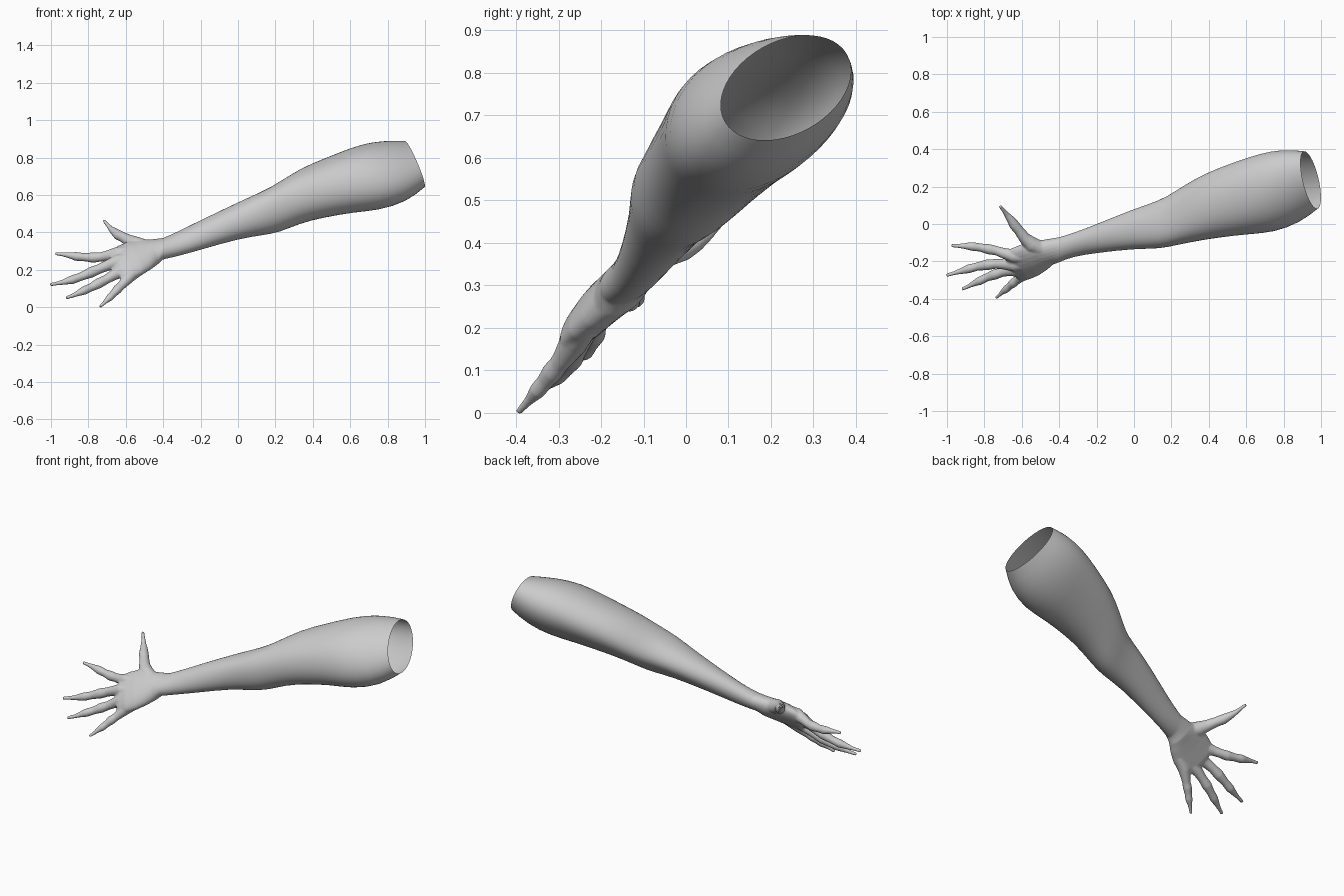
import bpy, bmesh, math
from mathutils import Vector

skin = bpy.data.materials.new("grey_skin")
skin.diffuse_color = (0.6, 0.6, 0.6, 1)


def loft(bm, rings, cap_start, cap_end):
    """Skin a list of vertex rings into one tube."""
    loops = [[bm.verts.new(p) for p in ring] for ring in rings]
    n = len(loops[0])
    for a, b in zip(loops, loops[1:]):
        for i in range(n):
            j = (i + 1) % n
            bm.faces.new((a[i], b[i], b[j], a[j]))
    if cap_start:
        bm.faces.new(loops[0])
    if cap_end:
        bm.faces.new(loops[-1][::-1])


def finish(name, bm):
    mesh = bpy.data.meshes.new(name)
    bm.to_mesh(mesh)
    bm.free()
    mesh.materials.append(skin)
    mesh.shade_smooth()
    obj = bpy.data.objects.new(name, mesh)
    bpy.context.collection.objects.link(obj)
    return obj


def ellipse(c, u, v, n, phase=0.0):
    angles = [phase + 2 * math.pi * i / n for i in range(n)]
    return [c + u * math.cos(a) + v * math.sin(a) for a in angles]


# Arm sections: x, y range, z range, slant, lean, bulge to the elbow side
SIDES = 24
arm = [
    (0.945, 0.08, 0.39, 0.64, 0.89, 1.0, 0.33, 0.0),
    (0.86, 0.005, 0.40, 0.56, 0.892, 0.6, 0.33, 0.005),
    (0.74, -0.045, 0.395, 0.515, 0.885, 0.2, 0.30, 0.012),
    (0.62, -0.052, 0.365, 0.505, 0.86, 0, 0.28, 0.018),
    (0.45, -0.07, 0.305, 0.475, 0.79, 0, 0.25, 0.02),
    (0.33, -0.09, 0.25, 0.445, 0.74, 0, 0.22, 0.02),
    (0.22, -0.11, 0.18, 0.395, 0.665, 0, 0.15, 0.025),
    (0.14, -0.128, 0.13, 0.382, 0.62, 0, 0.12, 0.025),
    (0.0, -0.13, 0.085, 0.363, 0.56, 0, 0.2, 0.015),
    (-0.2, -0.155, 0.0, 0.305, 0.465, 0, 0.3, 0.005),
    (-0.33, -0.175, -0.05, 0.27, 0.40, 0, 0.33, 0.0),
    (-0.40, -0.205, -0.07, 0.255, 0.37, 0, 0.33, 0.0),
]
elbow_side = Vector((0, -1, 1)).normalized()
rings = []
for x, y0, y1, z0, z1, slant, lean, bulge in arm:
    c = Vector((x, (y0 + y1) / 2, (z0 + z1) / 2))
    sy, sz = (y1 - y0) / 2, (z1 - z0) / 2
    u = Vector((0, sy, lean * sz))
    v = Vector((0, 0, sz * math.sqrt(1 - lean ** 2)))
    ring = ellipse(c, u, v, SIDES, 0.5)
    reach = max((p - c).dot(elbow_side) for p in ring)
    for p in ring:
        d = p - c
        p += elbow_side * bulge * (d.dot(elbow_side) / reach) ** 4
        p.x -= slant * (0.12 * d.y + 0.37 * d.z)
    rings.append(ring)
bm = bmesh.new()
loft(bm, rings, False, False)
arm_obj = finish("arm", bm)
sub = arm_obj.modifiers.new("smooth", "SUBSURF")
sub.levels = sub.render_levels = 1

# Palm: starts inside the wrist; centre, half width, half thickness
across = Vector((-0.348, 0.64, 0.66)).normalized()
back = Vector((-0.05, -0.73, 0.68)).normalized()
palm = [
    (-0.455, -0.15, 0.295, 0.082, 0.054),
    (-0.50, -0.167, 0.282, 0.107, 0.052),
    (-0.55, -0.19, 0.262, 0.120, 0.050),
    (-0.60, -0.21, 0.240, 0.122, 0.046),
    (-0.64, -0.22, 0.222, 0.115, 0.038),
    (-0.66, -0.223, 0.214, 0.10, 0.026),
]
hand_rings = []
for ring, k in ((rings[-2], 0.93), (rings[-1], 1.0)):
    mid = sum(ring, Vector()) / SIDES
    hand_rings.append([mid + (p - mid) * k for p in ring])
for x, y, z, w, t in palm:
    hand_rings.append(ellipse(Vector((x, y, z)), across * w, back * t, SIDES))
bm = bmesh.new()
loft(bm, hand_rings, True, True)


# Digits: path points with radius, swept as round tubes
def digit(pts, thumb=False, n=16):
    ps = [Vector(p[:3]) for p in pts]
    out = []
    for i, p in enumerate(ps):
        t = (ps[min(i + 1, len(ps) - 1)] - ps[max(i - 1, 0)]).normalized()
        if thumb:
            u = t.cross(back).normalized()
        else:
            u = (across - t * across.dot(t)).normalized()
        v = u.cross(-t).normalized()
        r = pts[i][3]
        out.append(ellipse(p, u * r, v * r, n))
    loft(bm, out, True, True)


# index finger
digit([
    (-0.57, -0.18, 0.293, 0.030), (-0.64, -0.172, 0.288, 0.036),
    (-0.70, -0.155, 0.275, 0.028), (-0.735, -0.143, 0.268, 0.025),
    (-0.775, -0.135, 0.265, 0.028), (-0.82, -0.126, 0.267, 0.022),
    (-0.865, -0.12, 0.271, 0.024), (-0.90, -0.118, 0.277, 0.017),
    (-0.94, -0.117, 0.283, 0.011), (-0.977, -0.115, 0.286, 0.009)])
# middle finger
digit([
    (-0.57, -0.212, 0.262, 0.030), (-0.64, -0.217, 0.245, 0.038),
    (-0.70, -0.214, 0.222, 0.029), (-0.74, -0.213, 0.205, 0.026),
    (-0.785, -0.218, 0.186, 0.029), (-0.84, -0.228, 0.163, 0.022),
    (-0.885, -0.24, 0.147, 0.024), (-0.925, -0.252, 0.136, 0.016),
    (-0.96, -0.262, 0.128, 0.011), (-1.004, -0.275, 0.12, 0.009)])
# ring finger
digit([
    (-0.55, -0.228, 0.227, 0.030), (-0.625, -0.245, 0.195, 0.037),
    (-0.675, -0.251, 0.166, 0.028), (-0.705, -0.258, 0.148, 0.025),
    (-0.745, -0.27, 0.127, 0.028), (-0.785, -0.285, 0.106, 0.022),
    (-0.825, -0.304, 0.088, 0.023), (-0.86, -0.32, 0.072, 0.015),
    (-0.885, -0.333, 0.061, 0.011), (-0.92, -0.349, 0.049, 0.009)])
# little finger
digit([
    (-0.52, -0.235, 0.205, 0.030), (-0.58, -0.265, 0.165, 0.034),
    (-0.61, -0.288, 0.130, 0.026), (-0.625, -0.30, 0.114, 0.023),
    (-0.645, -0.315, 0.095, 0.025), (-0.665, -0.332, 0.073, 0.020),
    (-0.685, -0.35, 0.052, 0.020), (-0.705, -0.366, 0.033, 0.013),
    (-0.718, -0.378, 0.02, 0.010), (-0.738, -0.395, 0.001, 0.008)])
# thumb
digit([
    (-0.44, -0.145, 0.305, 0.030), (-0.50, -0.132, 0.320, 0.042),
    (-0.55, -0.108, 0.337, 0.042), (-0.585, -0.075, 0.357, 0.032),
    (-0.615, -0.035, 0.374, 0.027), (-0.64, -0.005, 0.386, 0.028),
    (-0.66, 0.025, 0.402, 0.022), (-0.68, 0.05, 0.419, 0.015),
    (-0.695, 0.07, 0.437, 0.011), (-0.718, 0.097, 0.464, 0.008)], thumb=True)

# Melt palm and digits into one smooth hand
hand = finish("hand", bm)
melt = hand.modifiers.new("melt", "REMESH")
melt.mode = 'VOXEL'
melt.voxel_size = 0.005
melt.use_smooth_shade = True
relax = hand.modifiers.new("relax", "SMOOTH")
relax.factor = 0.5
relax.iterations = 6
